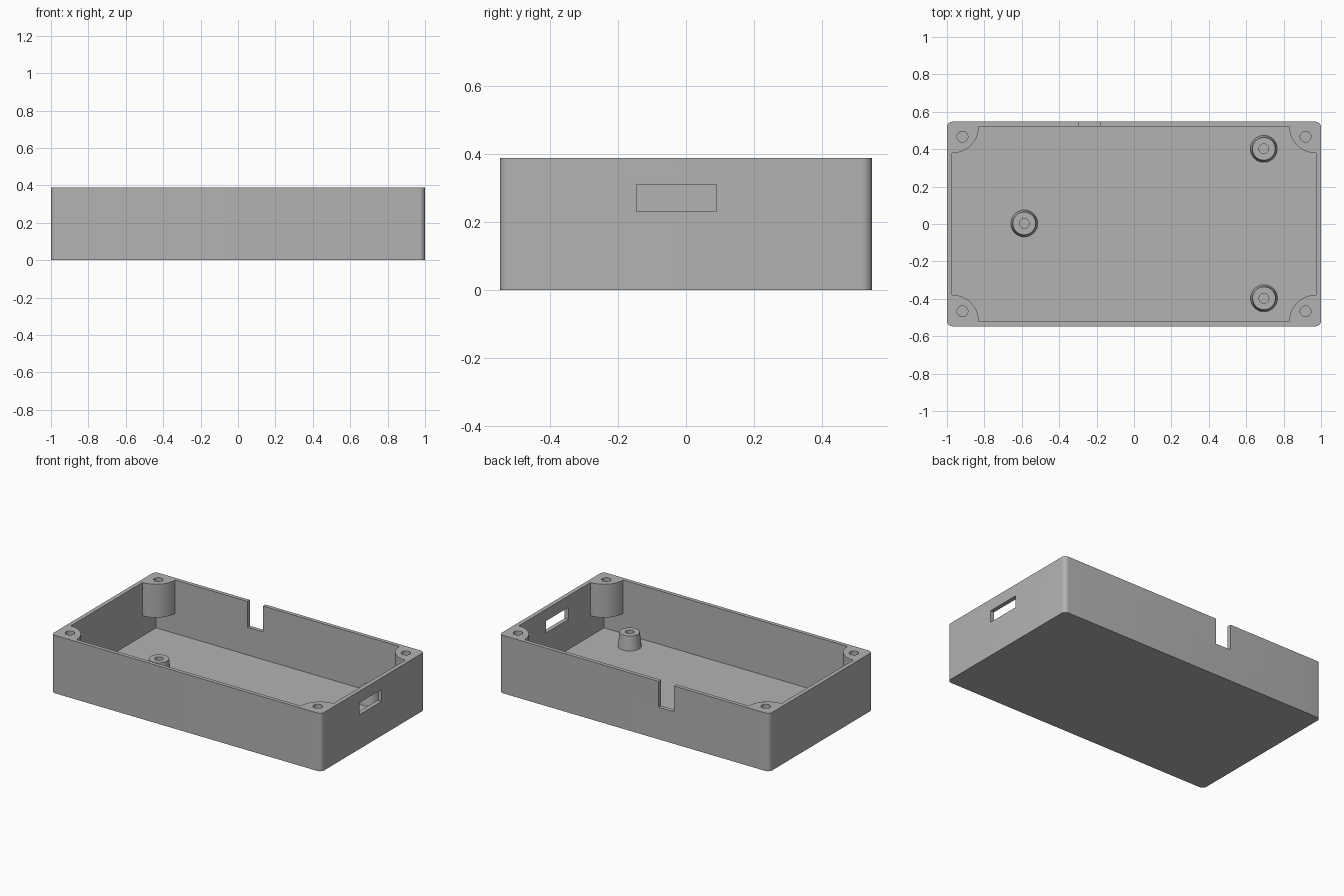
import bpy, bmesh
from math import cos, sin, pi, radians

HX, HY, H = 1.0, 0.547, 0.388        # outer half sizes and height
IX, IY, FLOOR = 0.972, 0.521, 0.03   # cavity half sizes and floor level
BOSS_R, BOSS_Z = 0.142, 0.165        # corner screw bosses
CORNERS = [(1, 1), (-1, 1), (-1, -1), (1, -1)]

cube = bpy.data.objects.get("Cube")
if cube:
    bpy.data.objects.remove(cube)

grey = bpy.data.materials.new("grey plastic")
grey.use_nodes = True
GREY = (0.45, 0.45, 0.45, 1)
grey.diffuse_color = GREY
grey.node_tree.nodes["Principled BSDF"].inputs["Base Color"].default_value = GREY


def add_object(name, bm):
    bmesh.ops.recalc_face_normals(bm, faces=bm.faces)
    mesh = bpy.data.meshes.new(name)
    bm.to_mesh(mesh)
    bm.free()
    obj = bpy.data.objects.new(name, mesh)
    bpy.context.collection.objects.link(obj)
    mesh.materials.append(grey)
    return obj


def prism(name, outline, z0, z1):
    bm = bmesh.new()
    face = bm.faces.new([bm.verts.new((x, y, z0)) for x, y in outline])
    top = bmesh.ops.extrude_face_region(bm, geom=[face])["geom"]
    bmesh.ops.translate(bm, vec=(0, 0, z1 - z0),
                        verts=[v for v in top if isinstance(v, bmesh.types.BMVert)])
    return add_object(name, bm)


def arc(cx, cy, r, start, sweep, n):
    return [(cx + r * cos(start + sweep * i / n), cy + r * sin(start + sweep * i / n))
            for i in range(n + 1)]


def box(name, x0, x1, y0, y1, z0, z1):
    return prism(name, [(x0, y0), (x1, y0), (x1, y1), (x0, y1)], z0, z1)


def lathe(name, profile, location, steps=48):
    bm = bmesh.new()
    verts = [bm.verts.new((r, 0, z)) for r, z in profile]
    edges = [bm.edges.new(pair) for pair in zip(verts, verts[1:])]
    bmesh.ops.spin(bm, geom=verts + edges, cent=(0, 0, 0), axis=(0, 0, 1),
                   angle=2 * pi, steps=steps)
    bmesh.ops.remove_doubles(bm, verts=bm.verts, dist=1e-4)
    obj = add_object(name, bm)
    obj.location = location
    return obj


def smooth(obj):
    bpy.ops.object.select_all(action="DESELECT")
    obj.select_set(True)
    bpy.context.view_layer.objects.active = obj
    bpy.ops.object.shade_smooth_by_angle(angle=radians(30))


# Outer block with rounded upright edges
r = 0.03
outer, upper = [], []
for k, (sx, sy) in enumerate(CORNERS):
    outer += arc(sx * (HX - r), sy * (HY - r), r, k * pi / 2, pi / 2, 8)
    # cavity outline bends around each corner boss
    upper += arc(sx * IX, sy * IY, BOSS_R, (k + 3) * pi / 2, -pi / 2, 20)
case = prism("case", outer, 0, H)

# Cavity, screw holes, wall slot and rim notch
cutters = [
    box("lower_cavity", -IX, IX, -IY, IY, FLOOR, BOSS_Z),
    prism("upper_cavity", upper, BOSS_Z - 0.05, H + 0.1),
    box("port_slot", IX - 0.05, HX + 0.05, -0.145, 0.09, 0.23, 0.31),
    box("rim_notch", -0.295, -0.18, IY - 0.05, HY + 0.05, 0.215, H + 0.1),
]
for sx, sy in CORNERS:
    hole = arc(sx * 0.917, sy * 0.467, 0.029, 0, 2 * pi, 24)[:-1]
    cutters.append(prism("screw_hole", hole, 0.2, H + 0.1))

for cutter in cutters:
    cutter.hide_render = True
    mod = case.modifiers.new(cutter.name, "BOOLEAN")
    mod.operation, mod.solver, mod.object = "DIFFERENCE", "EXACT", cutter
bpy.context.view_layer.update()
case_mesh = bpy.data.meshes.new_from_object(
    case.evaluated_get(bpy.context.evaluated_depsgraph_get()))
case.modifiers.clear()
case.data = case_mesh
for cutter in cutters:
    bpy.data.objects.remove(cutter)
smooth(case)

# Tapered standoffs with a blind screw hole
STANDOFF = [(0.072, 0), (0.061, 0.095), (0.026, 0.095), (0.026, 0.02), (0, 0.02)]
for name, x, y in [("standoff_right", -0.587, 0.003),
                   ("standoff_back_left", 0.694, 0.402),
                   ("standoff_front_left", 0.695, -0.397)]:
    smooth(lathe(name, STANDOFF, (x, y, FLOOR)))
